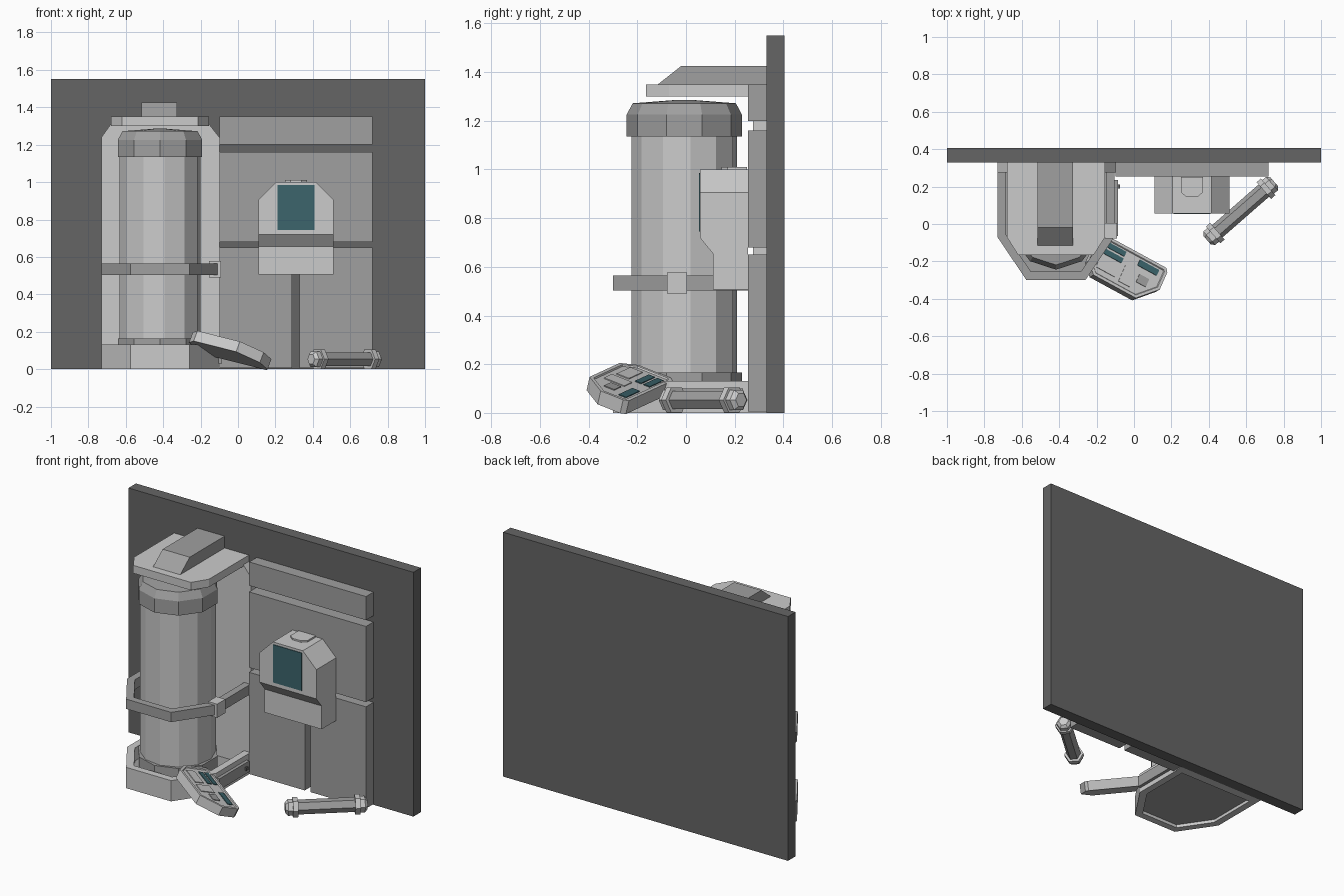
import bpy, bmesh, math
from mathutils import Matrix, Vector

if "Cube" in bpy.data.objects:
    bpy.data.objects.remove(bpy.data.objects["Cube"])


def material(name, r, g, b):
    m = bpy.data.materials.new(name)
    m.diffuse_color = (r, g, b, 1)
    m.use_nodes = True
    m.node_tree.nodes["Principled BSDF"].inputs["Base Color"].default_value = m.diffuse_color
    return m


DARK = material("dark_grey", .13, .13, .13)
MID = material("mid_grey", .35, .35, .35)
SCREEN = material("screen_teal", .045, .13, .15)


def finish(name, bm, mat=None, matrix=None):
    bmesh.ops.recalc_face_normals(bm, faces=bm.faces)
    me = bpy.data.meshes.new(name)
    bm.to_mesh(me)
    bm.free()
    if mat:
        me.materials.append(mat)
    ob = bpy.data.objects.new(name, me)
    bpy.context.collection.objects.link(ob)
    if matrix:
        ob.matrix_world = matrix
    return ob


def prism_bm(pts, lo, hi, axis='z'):
    place = {'z': lambda a, b, t: (a, b, t), 'x': lambda a, b, t: (t, a, b),
             'y': lambda a, b, t: (a, t, b)}[axis]
    bm = bmesh.new()
    f = bm.faces.new([bm.verts.new(place(a, b, lo)) for a, b in pts])
    r = bmesh.ops.extrude_face_region(bm, geom=[f])
    vs = [v for v in r['geom'] if isinstance(v, bmesh.types.BMVert)]
    bmesh.ops.translate(bm, verts=vs, vec=place(0, 0, hi - lo))
    return bm


def prism(name, pts, lo, hi, axis='z', mat=None, matrix=None):
    return finish(name, prism_bm(pts, lo, hi, axis), mat, matrix)


def box(name, x0, x1, y0, y1, z0, z1, mat=None, matrix=None):
    return prism(name, [(x0, y0), (x1, y0), (x1, y1), (x0, y1)], z0, z1, 'z', mat, matrix)


def lathe(name, rings, n, turn, mat=None, matrix=None):
    # stack of n-sided rings given as (radius, height)
    bm = bmesh.new()
    loops = []
    for r, z in rings:
        loops.append([bm.verts.new((r * math.cos(turn + k * math.tau / n),
                                    r * math.sin(turn + k * math.tau / n), z)) for k in range(n)])
    for a, b in zip(loops, loops[1:]):
        for k in range(n):
            bm.faces.new((a[k], a[(k + 1) % n], b[(k + 1) % n], b[k]))
    bm.faces.new(loops[0])
    bm.faces.new(loops[-1])
    return finish(name, bm, mat, matrix)


# wall and raised panels
box("wall", -1, 1, .33, .405, 0, 1.55, DARK)
for i, (x0, x1, z0, z1) in enumerate([(-.1, .72, 1.2, 1.35), (-.1, .72, .68, 1.16),
                                      (-.1, .29, .005, .65), (.33, .72, .005, .65)]):
    box(f"wall_panel_{i}", x0, x1, .255, .33, z0, z1, MID)

# tank bay: back plate, roof, roof fin
prism("bay_back", [(-.73, 0), (-.1, 0), (-.1, 1.24), (-.155, 1.31), (-.155, 1.35),
                   (-.68, 1.35), (-.68, 1.31), (-.73, 1.24)], .275, .33, 'y')
prism("bay_roof", [(-.68, .33), (-.68, -.07), (-.62, -.165), (-.215, -.165),
                   (-.155, -.07), (-.155, .33)], 1.3, 1.35)
prism("roof_fin", [(-.115, 1.35), (-.02, 1.425), (.33, 1.425), (.33, 1.35)], -.515, -.325, 'x', MID)

# base rim, floor and belt share one outline
outer = [(-.73, .28), (-.73, -.07), (-.575, -.3), (-.26, -.3), (-.105, -.07), (-.105, .28)]
inner = [(-.685, .28), (-.685, -.056), (-.551, -.255), (-.284, -.255), (-.15, -.056), (-.15, .28)]
prism("base_rim", outer + inner[::-1], 0, .132)
prism("base_floor", inner, .02, .05, 'z', MID)
prism("belt", outer + inner[::-1], .503, .565, 'z', MID)
box("belt_buckle", -.155, -.092, -.078, .005, .49, .577)
box("base_side_plate", -.106, -.085, -.065, .235, .03, .1, MID)
box("base_side_button", -.086, -.075, .19, .21, .055, .075, DARK)

# tank
at = Matrix.Translation((-.417, -.007, 0))
lathe("tank_foot", [(.237, .05), (.237, .165)], 10, math.pi / 2, MID, at)
lathe("tank_body", [(.218, .165), (.218, 1.14)], 12, math.radians(6.5), None, at)
lathe("tank_cap", [(.237, 1.135), (.237, 1.225), (.212, 1.272), (.03, 1.286)], 10, math.pi / 2, MID, at)

# wall console: side profile with the two upper corners cut off
bm = prism_bm([(.255, .507), (.11, .507), (.11, .655), (.057, .72), (.057, 1), (.255, 1)], .11, .51, 'x')
for s in (-1, 1):
    bmesh.ops.recalc_face_normals(bm, faces=bm.faces)
    cut = bmesh.ops.bisect_plane(bm, geom=bm.verts[:] + bm.edges[:] + bm.faces[:],
                                 plane_co=(.31 + s * .2, 0, .905), plane_no=(s * .095, 0, .095),
                                 clear_outer=True)
    bmesh.ops.holes_fill(bm, edges=[e for e in bm.edges if e.is_boundary])
finish("console", bm)
box("console_screen", .21, .41, .053, .06, .745, .985, SCREEN)
prism("console_top_tab", [(.25, .25), (.25, .17), (.28, .145), (.34, .145), (.37, .17), (.37, .25)], .995, 1.01)

# hexagonal canister on the floor, built along its own axis
axis = Vector((.355, .31, 0)).normalized()
side = axis.cross(Vector((0, 0, 1)))
rod = Matrix((side, (0, 0, 1), axis)).transposed().to_4x4()
rod.translation = (.57, .07, .053)
lathe("canister_shaft", [(.043, -.18), (.043, .18)], 6, 0, MID, rod)
for s, label in ((-1, "near"), (1, "far")):
    lathe(f"canister_collar_{label}", [(.059, s * .165), (.059, s * .195)], 6, 0, None, rod)
    lathe(f"canister_end_{label}", [(.048, s * .195), (.048, s * .222), (.03, s * .238)], 6, 0, None, rod)

# tablet leaning on the base
n = Vector((.25, .25, 1)).normalized()
u = Vector((.87, -.5, -.3425)).normalized()
tab = Matrix((u, n.cross(u), n)).transposed().to_4x4()
tab.translation = (-.039, -.244, .132)
shape = [(-.21, .1), (-.19, .12), (.195, .12), (.21, .1), (.21, -.01), (.11, -.12), (-.155, -.12), (-.21, -.06)]
bm = prism_bm(shape, -.06, 0)
bmesh.ops.recalc_face_normals(bm, faces=bm.faces)
top = [f for f in bm.faces if f.normal.z > .9]
bmesh.ops.inset_region(bm, faces=top, thickness=.016, use_even_offset=True)
bmesh.ops.inset_region(bm, faces=top, thickness=.004, depth=-.006, use_even_offset=True)
finish("tablet", bm, None, tab)
for i, (a, b, w, h, m) in enumerate([(-.1, .077, .12, .03, SCREEN), (-.1, .035, .12, .03, SCREEN),
                                     (.105, .072, .12, .036, SCREEN), (-.1, -.04, .12, .06, None),
                                     (.02, -.03, .07, .1, None), (.105, -.01, .06, .05, MID)]):
    box(f"tablet_{'screen' if m == SCREEN else 'pad'}_{i}", a - w / 2, a + w / 2,
        b - h / 2, b + h / 2, -.01, -.002, m, tab)
